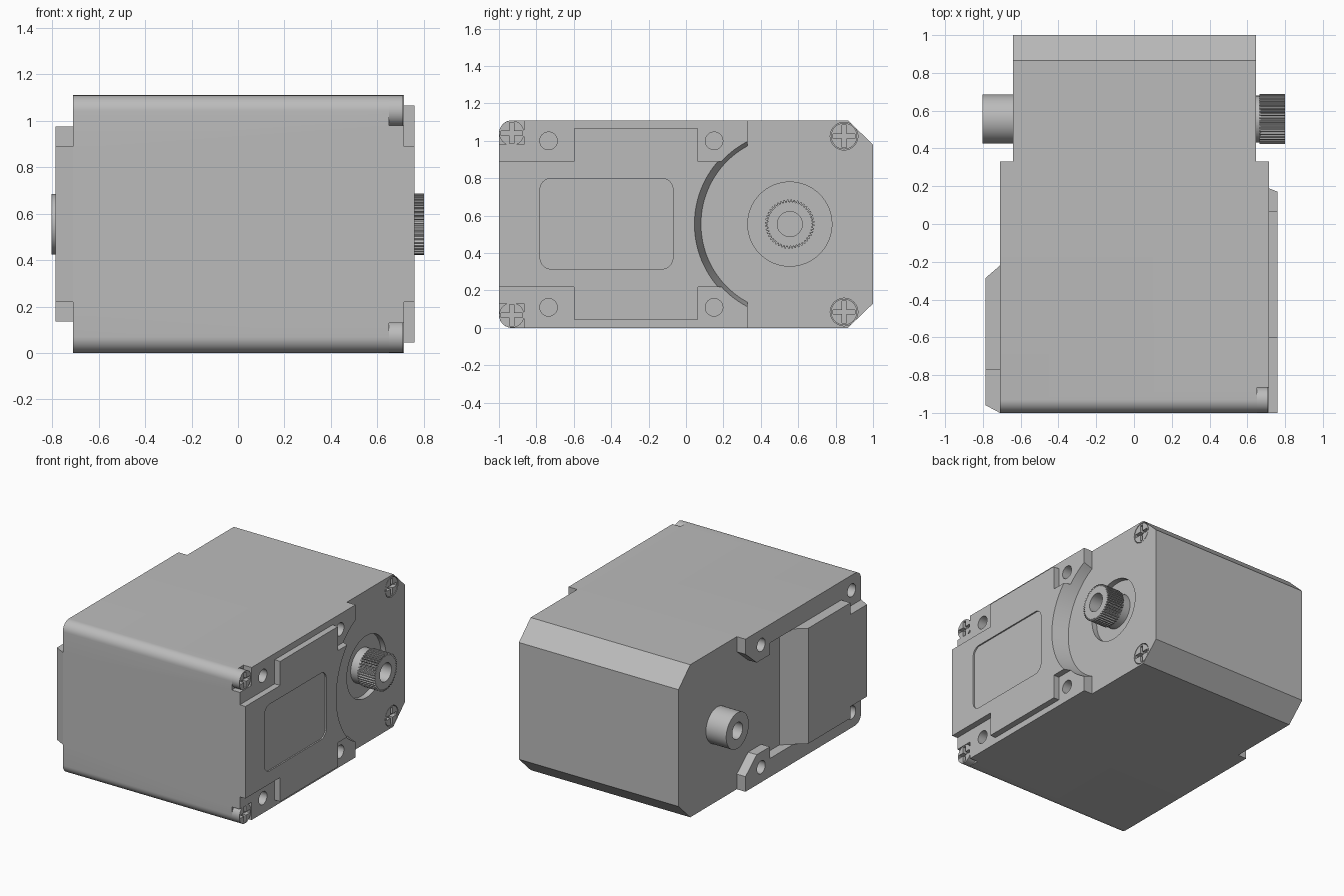
import bpy, bmesh
from math import sin, cos, pi, radians

if "Cube" in bpy.data.objects:
    bpy.data.objects.remove(bpy.data.objects["Cube"], do_unlink=True)

grey = bpy.data.materials.new("casing_grey")
grey.use_nodes = True
grey.diffuse_color = (0.5, 0.5, 0.5, 1)
grey.node_tree.nodes["Principled BSDF"].inputs["Base Color"].default_value = (0.5, 0.5, 0.5, 1)

H = 1.11           # casing height
MID = H / 2        # mirror height and shaft height
SHAFT = (0.555, MID)


def prism(name, pts, lo, hi, axis="x", end_pts=None):
    """Extrude an outline along an axis; a second outline gives a taper."""
    place = (lambda p, h: (h, *p)) if axis == "x" else (lambda p, h: (*p, h))
    bm = bmesh.new()
    a = [bm.verts.new(place(p, lo)) for p in pts]
    b = [bm.verts.new(place(p, hi)) for p in (end_pts or pts)]
    bm.faces.new(a)
    bm.faces.new(b)
    for i in range(len(a)):
        j = (i + 1) % len(a)
        bm.faces.new((a[i], a[j], b[j], b[i]))
    bmesh.ops.recalc_face_normals(bm, faces=bm.faces)
    mesh = bpy.data.meshes.new(name)
    bm.to_mesh(mesh)
    bm.free()
    mesh.materials.append(grey)
    ob = bpy.data.objects.new(name, mesh)
    bpy.context.collection.objects.link(ob)
    return ob


def circle(c, r, n=48):
    return [(c[0] + r * cos(2 * pi * i / n), c[1] + r * sin(2 * pi * i / n)) for i in range(n)]


def rect(y0, y1, z0, z1):
    return [(y0, z0), (y1, z0), (y1, z1), (y0, z1)]


def arc(c, r, start, n=10):
    return [(c[0] + r * cos(radians(start + 90 * i / n)),
             c[1] + r * sin(radians(start + 90 * i / n))) for i in range(n + 1)]


def mirrored(pts):
    """Complete an upper outline with its reflection below mid height."""
    return pts + [(y, H - z) for y, z in reversed(pts)]


def combine(ob, tool, op="DIFFERENCE"):
    """Apply a boolean and discard the tool."""
    mod = ob.modifiers.new("bool", "BOOLEAN")
    mod.operation, mod.solver, mod.object = op, "EXACT", tool
    bpy.context.view_layer.update()
    dg = bpy.context.evaluated_depsgraph_get()
    mesh = bpy.data.meshes.new_from_object(ob.evaluated_get(dg))
    ob.modifiers.clear()
    ob.data = mesh
    bpy.data.objects.remove(tool, do_unlink=True)


def cut(ob, pts, lo, hi, **kw):
    combine(ob, prism("cutter", pts, lo, hi, **kw))


# Casing: rounded front edges, chamfered back edges
r = 0.07
outline = (arc((-1 + r, H - r), r, 90) + arc((-1 + r, r), r, 180)
           + [(0.865, 0), (1, 0.13), (1, H - 0.13), (0.865, H)])
casing = prism("casing", outline, -0.71, 0.715)

# Raised cover on the geared side
cover = mirrored([(-1, 0.89), (-0.6, 0.89), (-0.6, 1.065), (0.065, 1.065), (0.065, 0.89), (0.3, 0.89)])
combine(casing, prism("cover", cover, 0.68, 0.76), "UNION")

# Lowered back part, with a conical step around the geared shaft
cut(casing, rect(0.33, 1.2, -0.2, 1.3), 0.645, 0.9)
slope = (0.51 - 0.475) / (0.76 - 0.645)
cut(casing, circle(SHAFT, 0.475, 128), 0.645, 0.8,
    end_pts=circle(SHAFT, 0.475 + slope * 0.155, 128))

# Lowered back part and channel on the plain side
cut(casing, rect(0.33, 1.2, -0.2, 1.3), -0.9, -0.64)
channel = mirrored([(0.4, 1.0), (0.33, 1.0), (0.2, 0.89), (0.05, 0.89), (0.05, 0.975), (-0.22, 0.975)])
cut(casing, channel, -0.9, -0.64)

# Bulging cover on the plain side: wide rear section, narrow front section
wide = [(-0.6, -0.77), (-0.785, -0.77), (-0.785, -0.285), (-0.64, -0.16), (-0.6, -0.16)]
narrow = [(-0.6, -1), (-0.71, -1), (-0.785, -0.96), (-0.785, -0.7), (-0.6, -0.7)]
combine(casing, prism("bulge", wide, 0.135, 0.975, axis="z"), "UNION")
combine(casing, prism("bulge", narrow, 0.22, 0.89, axis="z"), "UNION")

# Label recess with rounded corners
y0, y1, z0, z1, q = -0.78, -0.07, 0.315, 0.8, 0.06
label = (arc((y1 - q, z1 - q), q, 0) + arc((y0 + q, z1 - q), q, 90)
         + arc((y0 + q, z0 + q), q, 180) + arc((y1 - q, z0 + q), q, 270))
cut(casing, label, 0.75, 0.9)

# Recess around the geared shaft
cut(casing, circle(SHAFT, 0.225, 64), 0.605, 0.7)

# Mounting holes, screw notches and screw seats
for side in (0, 1):
    z = lambda v: H - v if side else v
    for y in (-0.735, 0.15):
        cut(casing, circle((y, z(1.0)), 0.047, 32), 0.55, 0.9)
    for y in (-0.89, 0.15):
        cut(casing, circle((y, z(1.0)), 0.047, 32), -0.9, -0.55)
    lo, hi = sorted((z(0.98), z(1.2)))
    cut(casing, rect(-1.2, -0.865, lo, hi), 0.65, 0.9)
    cut(casing, circle((0.845, z(1.025)), 0.074, 40), 0.59, 0.7)


def screw(name, y, z, radius, lo, hi):
    head = prism(name, circle((y, z), radius, 40), lo, hi)
    arm, w = radius * 0.85, 0.012
    cut(head, rect(y - arm, y + arm, z - w, z + w), hi - 0.03, hi + 0.1)
    cut(head, rect(y - w, y + w, z - arm, z + arm), hi - 0.03, hi + 0.1)
    return head


parts = [casing]
for level, flip in (("upper", False), ("lower", True)):
    zf, zb = (H - 1.042, H - 1.025) if flip else (1.042, 1.025)
    parts.append(screw("front_screw_" + level, -0.932, zf, 0.067, 0.63, 0.71))
    parts.append(screw("back_screw_" + level, 0.845, zb, 0.07, 0.58, 0.644))

# Splined output shaft with a plain neck and a bore
teeth = 44
spline = []
for i in range(teeth):
    for k, rad in ((0, 0.118), (0.3, 0.118), (0.45, 0.132), (0.85, 0.132)):
        a = 2 * pi * (i + k) / teeth
        spline.append((SHAFT[0] + rad * cos(a), SHAFT[1] + rad * sin(a)))
gear = prism("output_spline", spline, 0.665, 0.8)
combine(gear, prism("neck", circle(SHAFT, 0.124), 0.58, 0.672), "UNION")
cut(gear, circle(SHAFT, 0.067, 40), 0.64, 0.9)

# Plain idler shaft on the other side
idler = prism("idler_shaft", circle(SHAFT, 0.13, 64), -0.803, -0.6)
cut(idler, circle(SHAFT, 0.06, 40), -0.9, -0.66)
parts += [gear, idler]

# Smooth curved walls, keep edges sharp
bpy.ops.object.select_all(action="DESELECT")
for ob in parts:
    ob.select_set(True)
bpy.context.view_layer.objects.active = casing
bpy.ops.object.shade_smooth_by_angle(angle=radians(25))
